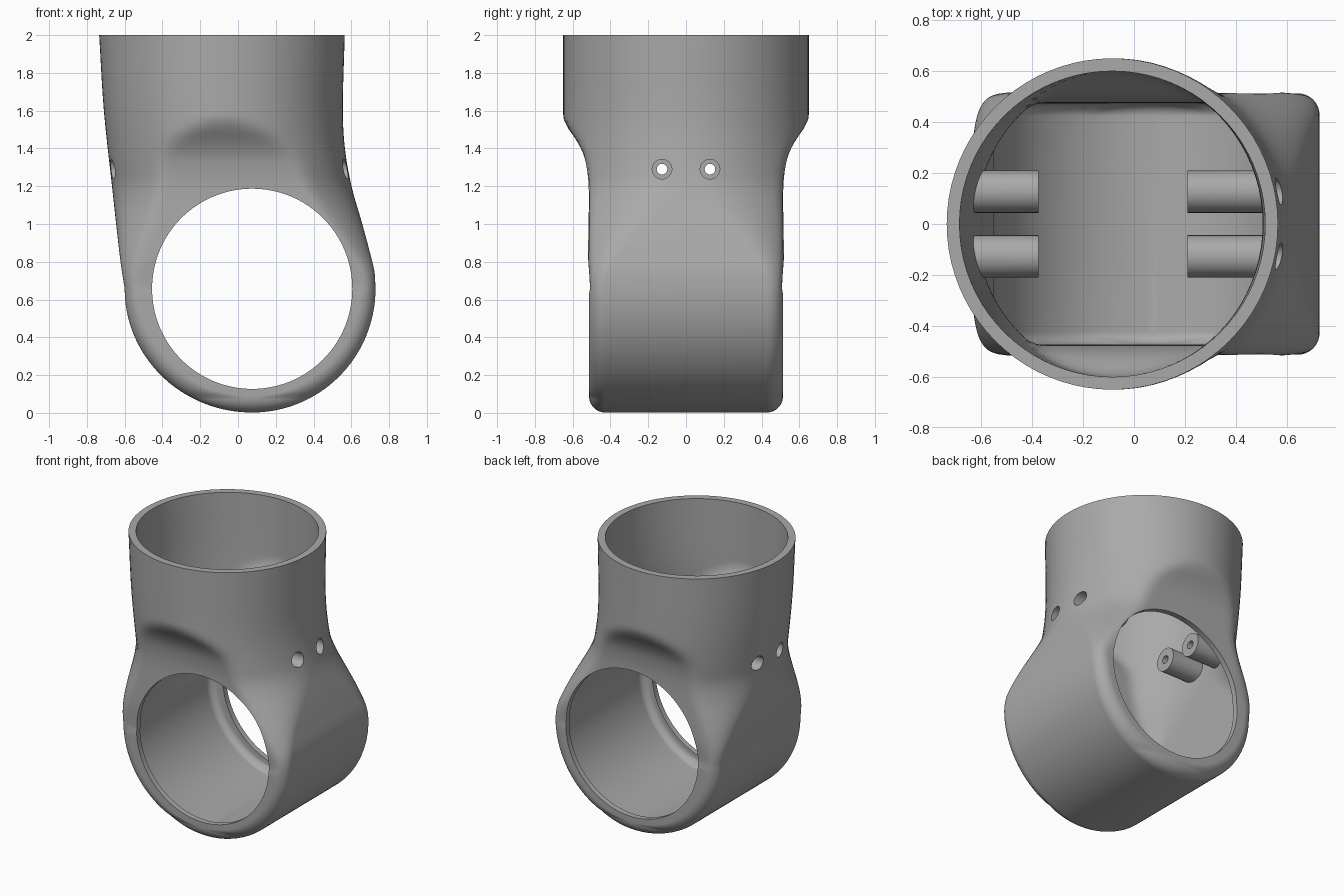
import bpy, bmesh, math
from mathutils import Matrix

cube = bpy.data.objects.get("Cube")
if cube:
    bpy.data.objects.remove(cube, do_unlink=True)

grey = bpy.data.materials.new("plain grey")
grey.use_nodes = True
grey.diffuse_color = (0.4, 0.4, 0.4, 1)
grey.node_tree.nodes["Principled BSDF"].inputs["Base Color"].default_value = (0.4, 0.4, 0.4, 1)

BORE_X, BORE_Z, BORE_R = 0.075, 0.657, 0.53
RADIUS, HALF_DEPTH, TUBE_R = 0.655, 0.513, 0.65
LEFT_R, RIGHT_R = 0.675, 0.653
STEPS = 20

# Side outlines above the bore centre, and depth of the flattened faces, by height
MINUS_X = [(0.657, -0.6), (0.8, -0.622), (1.2, -0.667), (1.6, -0.71), (2, -0.735)]
PLUS_X = [(0.657, 0.728), (0.75, 0.722), (0.87, 0.693), (1, 0.658), (1.2, 0.601),
          (1.4, 0.566), (1.6, 0.555), (2, 0.565)]
FACE_Y = [(1.15, 0.513), (1.25, 0.519), (1.35, 0.537), (1.42, 0.567), (1.5, 0.62),
          (1.56, 0.67), (1.62, 0.8)]


def curve(pts, z):
    """Smooth interpolation through (height, value) points."""
    if z <= pts[0][0]:
        return pts[0][1]
    if z >= pts[-1][0]:
        return pts[-1][1]
    i = max(k for k, p in enumerate(pts) if p[0] <= z)

    def slope(k):
        p, q = pts[max(k - 1, 0)], pts[min(k + 1, len(pts) - 1)]
        return (q[1] - p[1]) / (q[0] - p[0])
    (z0, v0), (z1, v1) = pts[i], pts[i + 1]
    w = z1 - z0
    t = (z - z0) / w
    return (v0 * (1 + 2 * t) * (1 - t) ** 2 + v1 * t * t * (3 - 2 * t)
            + w * t * (1 - t) * (slope(i) * (1 - t) - slope(i + 1) * t))


def soft_min(a, b, k=0.03):
    h = max(k - abs(a - b), 0) / k
    return min(a, b) - h * h * k / 4


def section(z, wall, face, r):
    """One horizontal outline: rounded rectangle low down, round at the top."""
    depth = HALF_DEPTH - face
    if z < BORE_Z:
        d, rz = BORE_Z - z, RADIUS - wall
        s = math.sqrt(max(1 - (d / rz) ** 2, 0))
        left, right = (LEFT_R - wall) * s, (RIGHT_R - wall) * s
        x0, a = BORE_X + (right - left) / 2, (left + right) / 2
        core = rz - r
        rx = a - max(a - r, 0) if d == 0 else a
        if d < core:
            rx = a - (a / s - r) * math.sqrt(1 - (d / core) ** 2)
            b = depth
        else:
            b = depth - r + math.sqrt(max(r * r - (d - core) ** 2, 0))
        ry, clip = b - (depth - r), 9
    else:
        lo, hi = curve(MINUS_X, z) + wall, curve(PLUS_X, z) - wall
        x0, a = (lo + hi) / 2, (hi - lo) / 2
        m = min((z - BORE_Z) / 0.6, 1)
        m = m * m * (3 - 2 * m)
        b = depth + (TUBE_R - wall - depth) * m
        rx, ry = r + (a - r) * m, r + (b - r) * m
        clip = curve(FACE_Y, z) - face + 0.0075 * (1 - m)
    pts = []
    for sx, sy, start in ((1, 1, 0), (-1, 1, 1), (-1, -1, 2), (1, -1, 3)):
        for i in range(STEPS + 1):
            t = (start + i / STEPS) * math.pi / 2
            x = x0 + sx * (a - rx) + rx * math.cos(t)
            y = sy * (b - ry) + ry * math.sin(t)
            if clip < 9:
                y = math.copysign(soft_min(abs(y), clip), y)
            pts.append((x, y, z))
    return pts


def loft(bm, wall, face, r):
    """Skin the outlines from the bottom up; returns the top ring."""
    rz = RADIUS - wall
    heights = [BORE_Z - rz * math.cos(math.pi / 2 * (0.02 + 0.98 * i / 36)) for i in range(36)]
    heights += [BORE_Z + (2 - BORE_Z) * i / 54 for i in range(55)]
    rings = [[bm.verts.new(p) for p in section(z, wall, face, r)] for z in heights]
    n = len(rings[0])
    bm.faces.new(rings[0][::-1])
    for p, q in zip(rings, rings[1:]):
        for i in range(n):
            j = (i + 1) % n
            bm.faces.new((p[i], p[j], q[j], q[i]))
    return rings[-1]


def finish(name, bm):
    bmesh.ops.remove_doubles(bm, verts=bm.verts, dist=0.0001)
    bmesh.ops.recalc_face_normals(bm, faces=bm.faces)
    mesh = bpy.data.meshes.new(name)
    bm.to_mesh(mesh)
    bm.free()
    mesh.materials.append(grey)
    obj = bpy.data.objects.new(name, mesh)
    bpy.context.collection.objects.link(obj)
    return obj


def rod(bm, axis, radius, start, end, u, z):
    """Cylinder along x or y; u is the other horizontal position."""
    mid = (start + end) / 2
    turn = Matrix.Rotation(math.pi / 2, 4, "Y" if axis == "x" else "X")
    place = (mid, u, z) if axis == "x" else (u, mid, z)
    bmesh.ops.create_cone(bm, cap_ends=True, segments=128 if radius > 0.2 else 40,
                          radius1=radius, radius2=radius, depth=end - start,
                          matrix=Matrix.Translation(place) @ turn)


def combine(body, operation, bm):
    tool = finish("tool", bm)
    tool.hide_render = True
    mod = body.modifiers.new(operation, "BOOLEAN")
    mod.operation, mod.solver, mod.object = operation, "EXACT", tool
    bpy.context.view_layer.objects.active = body
    bpy.ops.object.modifier_apply(modifier=mod.name)
    bpy.data.objects.remove(tool, do_unlink=True)


# Hollow elbow: outer skin, inner skin and the flat rim joining them
bm = bmesh.new()
outer = loft(bm, 0, 0, 0.085)
inner = loft(bm, 0.05, 0.04, 0.05)
for i in range(len(outer)):
    j = (i + 1) % len(outer)
    bm.faces.new((outer[i], outer[j], inner[j], inner[i]))
pipe_elbow = finish("pipe_elbow", bm)

# Screw bosses inside the side walls
bm = bmesh.new()
for y in (-0.127, 0.127):
    rod(bm, "x", 0.083, -0.632, -0.375, y, 1.29)
    rod(bm, "x", 0.083, 0.21, 0.537, y, 1.29)
combine(pipe_elbow, "UNION", bm)

# Cross bore, counterbores, then screw holes
bm = bmesh.new()
rod(bm, "y", BORE_R, -0.8, 0.8, BORE_X, BORE_Z)
for y in (-0.127, 0.127):
    rod(bm, "x", 0.052, -0.9, -0.5, y, 1.29)
    rod(bm, "x", 0.052, 0.4, 0.9, y, 1.29)
combine(pipe_elbow, "DIFFERENCE", bm)
bm = bmesh.new()
for y in (-0.127, 0.127):
    rod(bm, "x", 0.028, -1, 1, y, 1.29)
combine(pipe_elbow, "DIFFERENCE", bm)

bpy.ops.object.select_all(action="DESELECT")
pipe_elbow.select_set(True)
bpy.context.view_layer.objects.active = pipe_elbow
bpy.ops.object.shade_smooth_by_angle(angle=math.radians(35))
